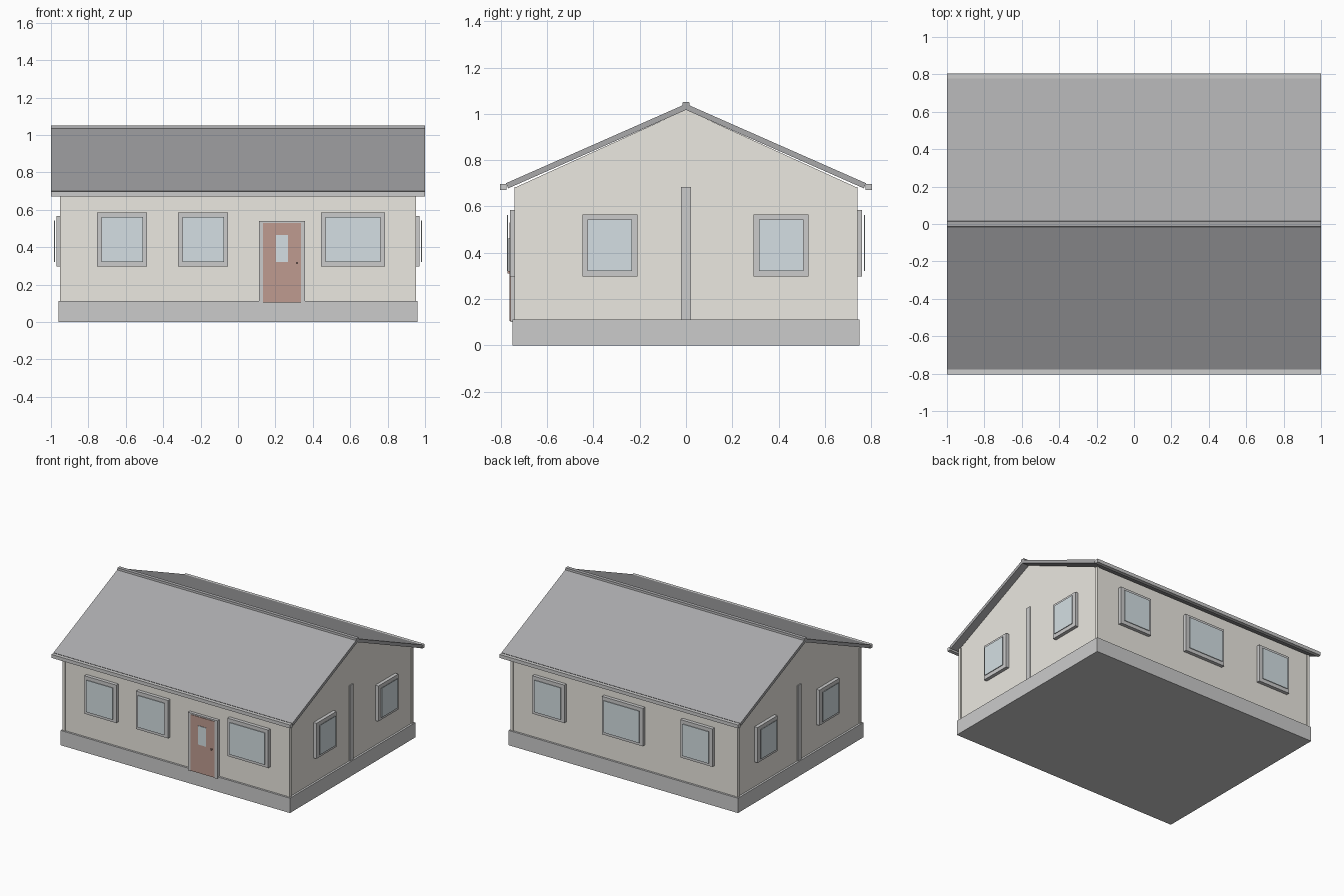
import bpy, bmesh

if "Cube" in bpy.data.objects:
    bpy.data.objects.remove(bpy.data.objects["Cube"])


def material(name, rgb):
    m = bpy.data.materials.new(name)
    m.diffuse_color = (*rgb, 1)
    m.use_nodes = True
    m.node_tree.nodes["Principled BSDF"].inputs["Base Color"].default_value = m.diffuse_color
    return m


WALL = material("wall_cream", (0.83, 0.81, 0.75))
ROOF = material("roof_dark", (0.40, 0.40, 0.41))
STONE = material("foundation_grey", (0.68, 0.67, 0.66))
TRIM = material("trim_grey", (0.69, 0.69, 0.68))
GLASS = material("glass_blue", (0.66, 0.74, 0.77))
DOOR = material("door_brown", (0.52, 0.33, 0.28))


def prism(name, profile, x0, x1, mat):
    """Extrude a (y, z) profile along x."""
    bm = bmesh.new()
    face = bm.faces.new([bm.verts.new((x0, y, z)) for y, z in profile])
    ext = bmesh.ops.extrude_face_region(bm, geom=[face])["geom"]
    bmesh.ops.translate(bm, vec=(x1 - x0, 0, 0),
                        verts=[v for v in ext if isinstance(v, bmesh.types.BMVert)])
    bmesh.ops.recalc_face_normals(bm, faces=bm.faces)
    mesh = bpy.data.meshes.new(name)
    bm.to_mesh(mesh)
    bm.free()
    mesh.materials.append(mat)
    ob = bpy.data.objects.new(name, mesh)
    bpy.context.collection.objects.link(ob)
    return ob


def box(name, x, y, z, mat):
    (y0, y1), (z0, z1) = sorted(y), sorted(z)
    return prism(name, [(y0, z0), (y1, z0), (y1, z1), (y0, z1)], min(x), max(x), mat)


def mirror(ob, x=False, y=False):
    mod = ob.modifiers.new("mirror", "MIRROR")
    mod.use_axis = (x, y, False)


WX, WY = 0.945, 0.735  # wall planes


def window(name, axis, side, centre, width, z0, z1):
    """Raised frame with a glass pane just in front of it."""
    plane = WY if axis == "y" else WX
    for part, inset, d0, d1, mat in (("frame", 0, -0.005, 0.026, TRIM),
                                     ("glass", 0.023, 0.033, 0.038, GLASS)):
        span = (centre - width / 2 + inset, centre + width / 2 - inset)
        depth = (side * (plane + d0), side * (plane + d1))
        xy = (span, depth) if axis == "y" else (depth, span)
        box(f"{name}_{part}", *xy, (z0 + inset, z1 - inset), mat)


# Foundation and gabled walls
box("foundation", (-0.96, 0.96), (-0.75, 0.75), (0, 0.112), STONE)
prism("walls", [(-WY, 0.11), (WY, 0.11), (WY, 0.683), (0, 1.018), (-WY, 0.683)],
      -WX, WX, WALL)

# Corner boards and gable centre strips
mirror(box("corner_boards", (0.93, 0.951), (0.72, 0.741), (0.11, 0.683), WALL), x=True, y=True)
mirror(box("gable_strips", (0.94, 0.952), (-0.022, 0.022), (0.11, 0.683), TRIM), x=True)

# Roof slopes, ridge cap and gutters
mirror(prism("roof_slopes", [(0, 1.017), (0.768, 0.678), (0.778, 0.70), (0, 1.043)],
             -1, 1, ROOF), y=True)
prism("ridge_cap", [(-0.018, 1.028), (0.018, 1.028), (0.014, 1.05), (-0.014, 1.05)], -1, 1, ROOF)
mirror(box("gutters", (-1, 1), (0.776, 0.804), (0.671, 0.697), TRIM), y=True)

# Windows on all four walls
for i, (c, w) in enumerate(((-0.62, 0.268), (-0.187, 0.268), (0.615, 0.342))):
    window(f"front_window_{i + 1}", "y", -1, c, w, 0.298, 0.585)
for i, (c, w) in enumerate(((-0.62, 0.268), (0, 0.342), (0.62, 0.268))):
    window(f"back_window_{i + 1}", "y", 1, c, w, 0.298, 0.585)
for side, label in ((1, "right"), (-1, "left")):
    for i, c in enumerate((-0.329, 0.411)):
        window(f"{label}_window_{i + 1}", "x", side, c, 0.238, 0.298, 0.566)

# Front door with frame, small pane and knob
for i, x in enumerate(((0.112, 0.134), (0.336, 0.358))):
    box(f"door_jamb_{i + 1}", x, (-0.73, -0.758), (0.10, 0.54), TRIM)
box("door_header", (0.134, 0.336), (-0.73, -0.758), (0.53, 0.54), TRIM)
box("door", (0.134, 0.336), (-0.73, -0.762), (0.105, 0.53), DOOR)
box("door_pane", (0.203, 0.267), (-0.76, -0.766), (0.322, 0.464), GLASS)
box("door_knob", (0.310, 0.320), (-0.76, -0.772), (0.310, 0.320), DOOR)
